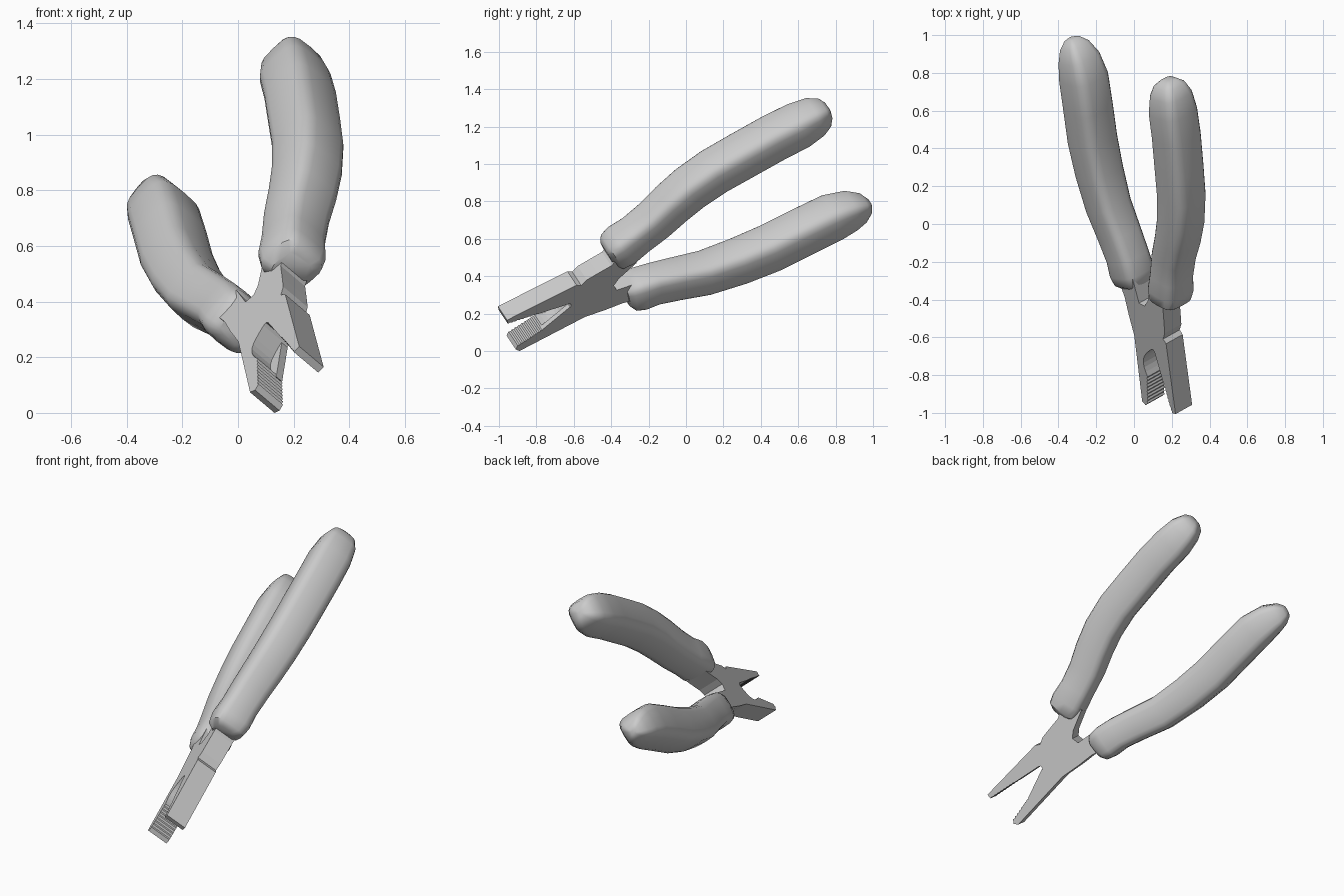
import bpy, bmesh, math
from mathutils import Vector

if "Cube" in bpy.data.objects:
    bpy.data.objects.remove(bpy.data.objects["Cube"])

# The tool lies in one tilted plane; profiles are given as (y, z) side-view points.
N = Vector((0.703, 0.393, -0.593)).normalized()
MID, THICK = -0.32, 0.125


def on_plane(y, z, level=MID):
    return Vector(((level - N.y * y - N.z * z) / N.x, y, z))


def finish(name, bm, smooth=False):
    bmesh.ops.recalc_face_normals(bm, faces=bm.faces)
    mesh = bpy.data.meshes.new(name)
    bm.to_mesh(mesh)
    bm.free()
    ob = bpy.data.objects.new(name, mesh)
    bpy.context.collection.objects.link(ob)
    if smooth:
        bpy.ops.object.select_all(action='DESELECT')
        ob.select_set(True)
        bpy.context.view_layer.objects.active = ob
        bpy.ops.object.shade_smooth_by_angle(angle=math.radians(40))
    return ob


def slab(name, outline, depth=THICK):
    bm = bmesh.new()
    front = MID + THICK / 2
    face = bm.faces.new([bm.verts.new(on_plane(y, z, front)) for y, z in outline])
    ext = bmesh.ops.extrude_face_region(bm, geom=[face])
    moved = [v for v in ext['geom'] if isinstance(v, bmesh.types.BMVert)]
    bmesh.ops.translate(bm, verts=moved, vec=-N * depth)
    return finish(name, bm)


def teeth(a, b, count, depth):
    """Zigzag from a to b, notched to the right of travel."""
    a, b = Vector(a), Vector(b)
    d = b - a
    side = Vector((d.y, -d.x)).normalized() * depth
    return [tuple(a + d * i / (2 * count) + (side if i % 2 else side * 0))
            for i in range(2 * count + 1)]


def arc(a, b, bulge, steps=8):
    a, b = Vector(a), Vector(b)
    d = b - a
    side = Vector((d.y, -d.x)).normalized() * bulge
    return [tuple(a.lerp(b, i / steps) + side * math.sin(math.pi * i / steps))
            for i in range(1, steps + 1)]


def grip(name, level, stations, sides=20, power=3.6):
    """Rounded-square sweep; stations are (y, z, half width)."""
    bm = bmesh.new()
    pts = [on_plane(y, z, level) for y, z, _ in stations]
    rings = []
    for i, p in enumerate(pts):
        t = (pts[min(i + 1, len(pts) - 1)] - pts[max(i - 1, 0)]).normalized()
        w = N.cross(t)
        r = stations[i][2]
        ring = []
        for k in range(sides):
            a = 2 * math.pi * k / sides
            c, s = math.cos(a), math.sin(a)
            u = math.copysign(abs(c) ** (2 / power), c)
            v = math.copysign(abs(s) ** (2 / power), s)
            ring.append(bm.verts.new(p + w * u * r + N * v * r * 1.05))
        rings.append(ring)
    for r0, r1 in zip(rings, rings[1:]):
        for k in range(sides):
            j = (k + 1) % sides
            bm.faces.new((r0[k], r0[j], r1[j], r1[k]))
    bm.faces.new(rings[0])
    bm.faces.new(rings[-1])
    return finish(name, bm, True)


# Steel body: two jaws, joint and the tangs that enter the grips
upper_jaw = [(-0.585, 0.352), (-0.957, 0.165)] + \
    teeth((-0.952, 0.145), (-0.79, 0.198), 8, -0.003) + [(-0.63, 0.25), (-0.615, 0.25)]
lower_jaw = list(reversed(arc((-0.76, 0.12), (-0.615, 0.24), 0.032))) + \
    teeth((-0.76, 0.12), (-0.90, 0.03), 8, -0.004) + \
    [(-0.91, 0.008), (-0.89, 0.0), (-0.54, 0.182)]
tangs = [(-0.43, 0.22), (-0.34, 0.255), (-0.20, 0.29), (-0.20, 0.36),
         (-0.24, 0.37), (-0.37, 0.325), (-0.385, 0.35), (-0.36, 0.385),
         (-0.265, 0.47), (-0.25, 0.54), (-0.30, 0.56),
         (-0.40, 0.455), (-0.47, 0.415), (-0.53, 0.38), (-0.56, 0.35)]
slab("jaws_and_joint", upper_jaw + lower_jaw + tangs)

# Cutting edge closing one side of the jaw hollow
slab("cutting_edge", [(-0.77, 0.112), (-0.62, 0.235), (-0.60, 0.20), (-0.70, 0.11)], 0.03)

# Soft grips
grip("upper_grip", -0.334, [
    (-0.42, 0.515, 0.06), (-0.395, 0.53, 0.092), (-0.345, 0.565, 0.102),
    (-0.27, 0.62, 0.096), (-0.17, 0.70, 0.099), (-0.08, 0.785, 0.103),
    (0.02, 0.87, 0.106), (0.15, 0.96, 0.108), (0.30, 1.045, 0.109),
    (0.47, 1.14, 0.109), (0.60, 1.205, 0.108), (0.69, 1.252, 0.094),
    (0.74, 1.275, 0.07), (0.762, 1.285, 0.04), (0.768, 1.288, 0.015)])
grip("lower_grip", -0.304, [
    (-0.325, 0.305, 0.06), (-0.30, 0.315, 0.09), (-0.25, 0.333, 0.1),
    (-0.17, 0.36, 0.097), (-0.05, 0.387, 0.099), (0.10, 0.418, 0.103),
    (0.28, 0.48, 0.108), (0.45, 0.55, 0.111), (0.62, 0.635, 0.111),
    (0.78, 0.713, 0.11), (0.88, 0.75, 0.094), (0.945, 0.765, 0.068),
    (0.98, 0.772, 0.036), (0.988, 0.774, 0.014)])
